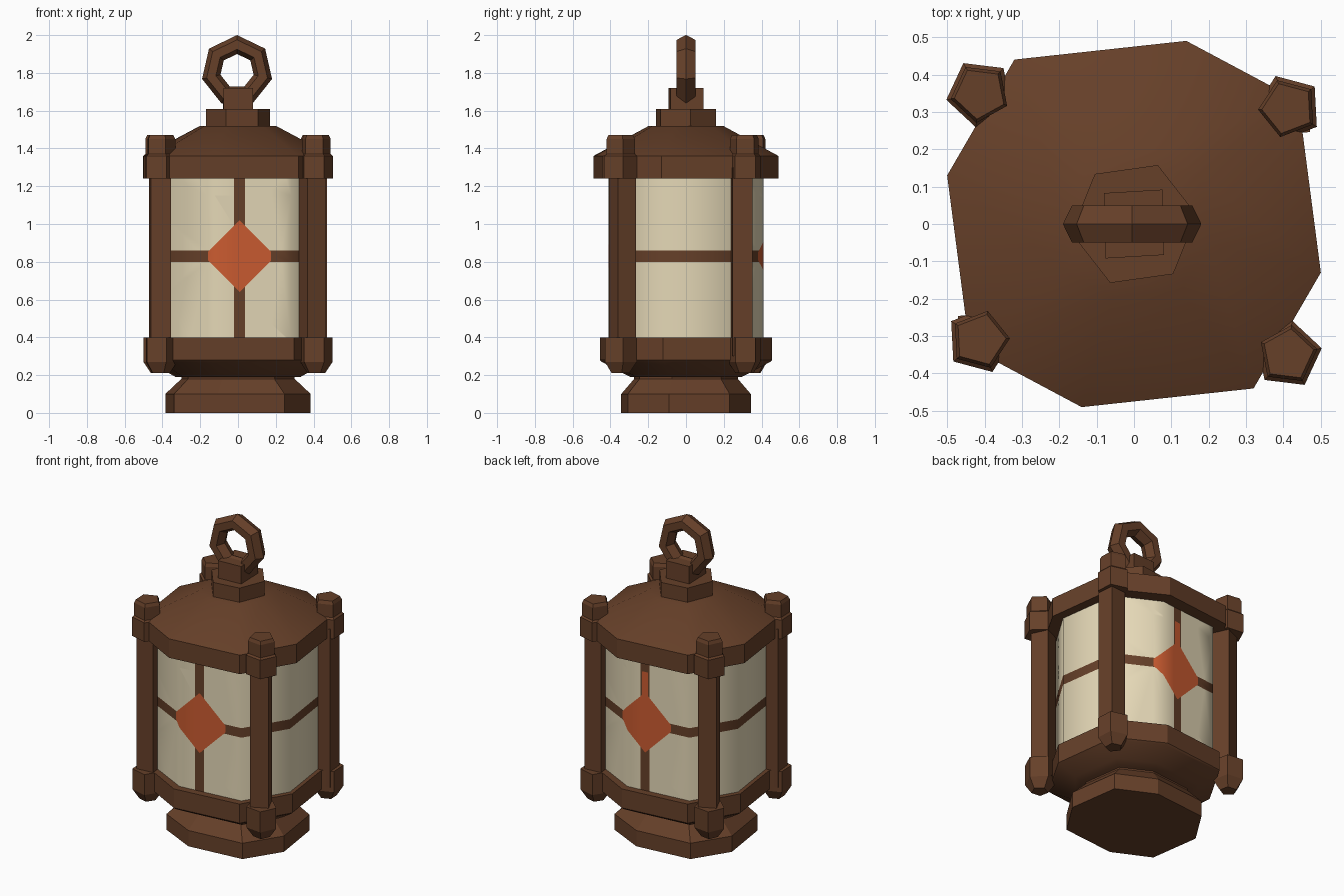
import bpy, bmesh, math
from mathutils import Vector

if "Cube" in bpy.data.objects:
    bpy.data.objects.remove(bpy.data.objects["Cube"])

def material(name, rgb):
    m = bpy.data.materials.new(name)
    m.diffuse_color = (*rgb, 1)
    m.use_nodes = True
    m.node_tree.nodes["Principled BSDF"].inputs["Base Color"].default_value = m.diffuse_color
    return m

BROWN = material("brown wood", (0.133, 0.051, 0.022))
CREAM = material("cream paper", (0.780, 0.685, 0.470))
RED = material("rust red", (0.600, 0.106, 0.030))

# Uneven octagon outline shared by roof, glass, trays and base (half, then turned 180 degrees)
HALF = [(0.50, -0.13), (0.44, 0.33), (0.14, 0.49), (-0.32, 0.44)]
OCT = HALF + [(-x, -y) for x, y in HALF]

def ngon(n, rot):
    return [(math.cos(math.radians(rot) + i * math.tau / n),
             math.sin(math.radians(rot) + i * math.tau / n)) for i in range(n)]

def loft(name, outline, rings, centre=(0, 0), mats=(BROWN,), caps=True):
    """Stack copies of an outline; each ring is (z, x scale, y scale)."""
    bm = bmesh.new()
    rows = [[bm.verts.new((centre[0] + x * sx, centre[1] + y * sy, z))
             for x, y in outline] for z, sx, sy in rings]
    n = len(outline)
    for a, b in zip(rows, rows[1:]):
        for i in range(n):
            j = (i + 1) % n
            bm.faces.new((a[i], a[j], b[j], b[i]))
    if caps:
        bm.faces.new(rows[0][::-1])
        bm.faces.new(rows[-1])
    me = bpy.data.meshes.new(name)
    bm.to_mesh(me)
    bm.free()
    for m in mats:
        me.materials.append(m)
    ob = bpy.data.objects.new(name, me)
    bpy.context.collection.objects.link(ob)
    return ob

def smooth(ob, degrees):
    bpy.ops.object.select_all(action='DESELECT')
    ob.select_set(True)
    bpy.context.view_layer.objects.active = ob
    bpy.ops.object.shade_smooth_by_angle(angle=math.radians(degrees))

# Foot, bottom tray and roof
loft("base_foot", OCT, [(0, .77, .70), (.10, .77, .70), (.18, .60, .56), (.22, .60, .56)])
tray = loft("bottom_tray", OCT, [(.19, .66, .60), (.21, .73, .68), (.27, .91, .91), (.28, .93, .93),
                                 (.40, .93, .93)])
roof = loft("roof", OCT, [(1.24, 1, 1), (1.36, 1, 1), (1.52, .40, .40)])

# Glass drum: cut along the bars and diamond edges, then coloured by position
glass = loft("glass_panes", OCT, [(.38, .88, .835), (1.26, .88, .835)],
             mats=(CREAM, BROWN, RED), caps=False)
CX, CZ, D, BAR, DRIP, TIP = .008, .83, .19, .03, .02, 1.15
bm = bmesh.new()
bm.from_mesh(glass.data)
cuts = [((CX + s * w, 0, 0), (1, 0, 0)) for s in (-1, 1) for w in (BAR, DRIP, .168)]
cuts += [((0, 0, z), (0, 0, 1)) for z in (CZ - BAR, CZ + BAR, TIP)]
cuts += [((CX + s * D, 0, CZ), (1, 0, t)) for s in (-1, 1) for t in (-1, 1)]
for co, no in cuts:
    bmesh.ops.bisect_plane(bm, geom=bm.verts[:] + bm.edges[:] + bm.faces[:],
                           plane_co=Vector(co), plane_no=Vector(no).normalized())
for f in bm.faces:
    c = f.calc_center_median()
    dx, dz = abs(c.x - CX), abs(c.z - CZ)
    drip = c.y > .3 and dx < DRIP and CZ < c.z < TIP
    if (dx + dz < D and dx < .168 and abs(c.y) > .3) or drip:
        f.material_index = 2
    elif dz < BAR or (dx < BAR and abs(c.y) > .3):
        f.material_index = 1
bm.to_mesh(glass.data)
bm.free()
smooth(glass, 60)
smooth(roof, 30)
smooth(tray, 30)

# Corner posts with top caps and bottom feet
for side, s in (("right", 1), ("left", -1)):
    for kind, x, y, turn, pent in (("a", .413, .295, 50, 39), ("b", .395, -.335, 70, 11)):
        c = (s * x, s * y)
        flip = 0 if s > 0 else 180
        p = ngon(5, pent + flip)
        k = (s * .412, s * (.31 if kind == "a" else -.35))
        tag = f"{side}_{kind}"
        loft("post_" + tag, ngon(4, turn + flip), [(.30, .076, .076), (1.30, .076, .076)], c)
        loft("post_foot_" + tag, p,
             [(.21, .05, .05), (.27, .09, .09), (.40, .09, .09)], k)
        loft("post_cap_" + tag, p,
             [(1.24, .092, .092), (1.36, .092, .092), (1.37, .08, .08),
              (1.45, .08, .08), (1.47, .07, .07)], k)

# Hanger: hexagonal plate, block and seven-sided ring
loft("hanger_plate", ngon(6, 8), [(1.50, .17, .17), (1.61, .17, .17)])
loft("hanger_block", [(.95, 1), (-1, .9), (-.95, -1), (1, -.9)],
     [(1.60, .08, .092), (1.72, .08, .092)])
bpy.ops.mesh.primitive_torus_add(major_segments=7, minor_segments=6, major_radius=.14,
                                 minor_radius=.05, location=(-.005, 0, 1.81),
                                 rotation=(math.pi / 2, -math.pi / 2, 0))
ring = bpy.context.object
ring.name = "hanger_ring"
ring.scale.z = 1.15
ring.data.materials.append(BROWN)
for f in ring.data.polygons:
    f.use_smooth = False
